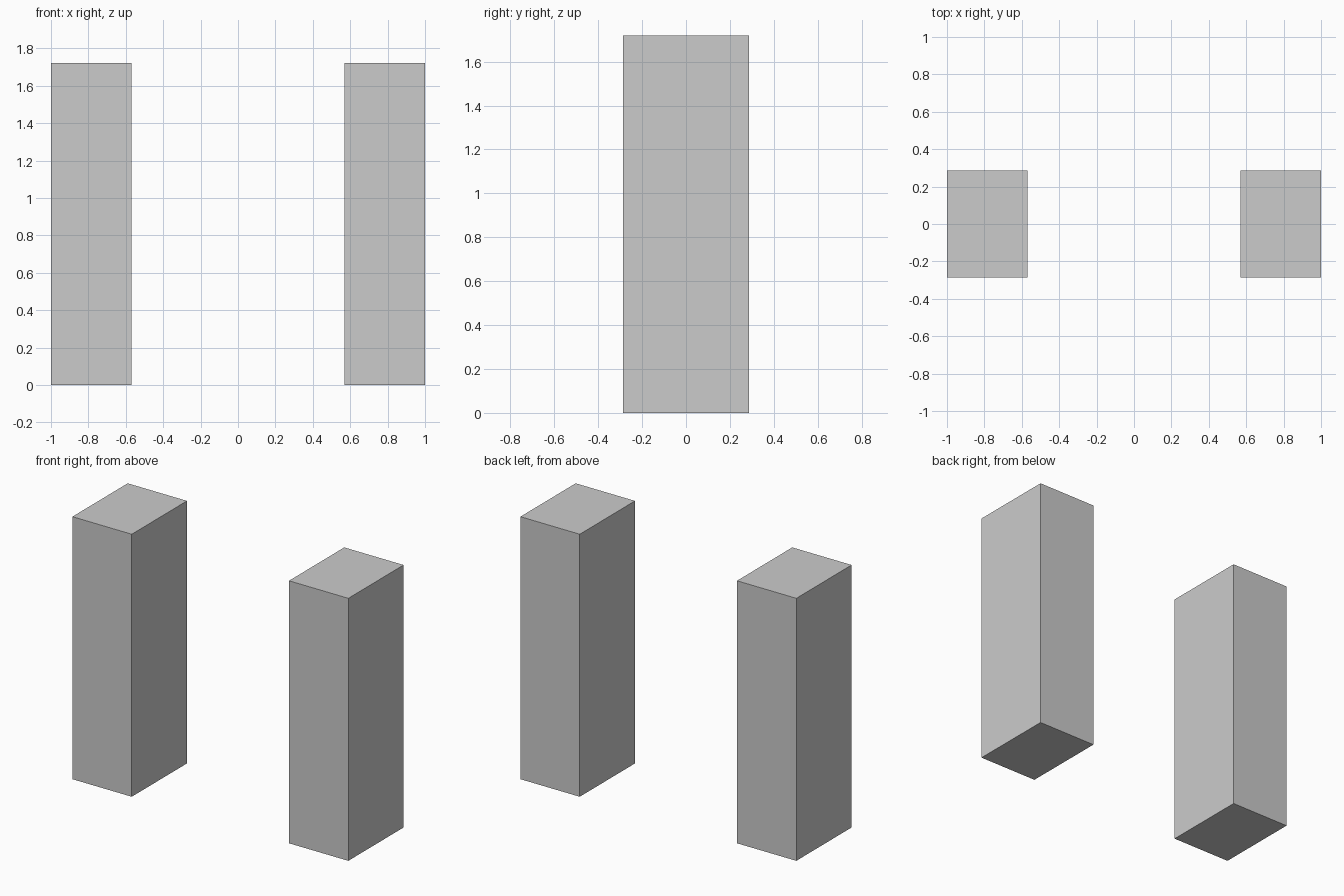
import bpy

if "Cube" in bpy.data.objects:
    bpy.data.objects.remove(bpy.data.objects["Cube"])

WIDTH, DEPTH, HEIGHT = 0.43, 0.572, 1.72


def add_pillar(name, side):
    # Plain square-edged block standing on the ground
    x = side * (1 - WIDTH / 2)
    bpy.ops.mesh.primitive_cube_add(size=1, location=(x, 0, HEIGHT / 2))
    pillar = bpy.context.object
    pillar.name = name
    pillar.scale = (WIDTH, DEPTH, HEIGHT)
    bpy.ops.object.transform_apply(location=False, rotation=False, scale=True)


# Matching pair, left and right
for name, side in (("left_pillar", -1), ("right_pillar", 1)):
    add_pillar(name, side)
